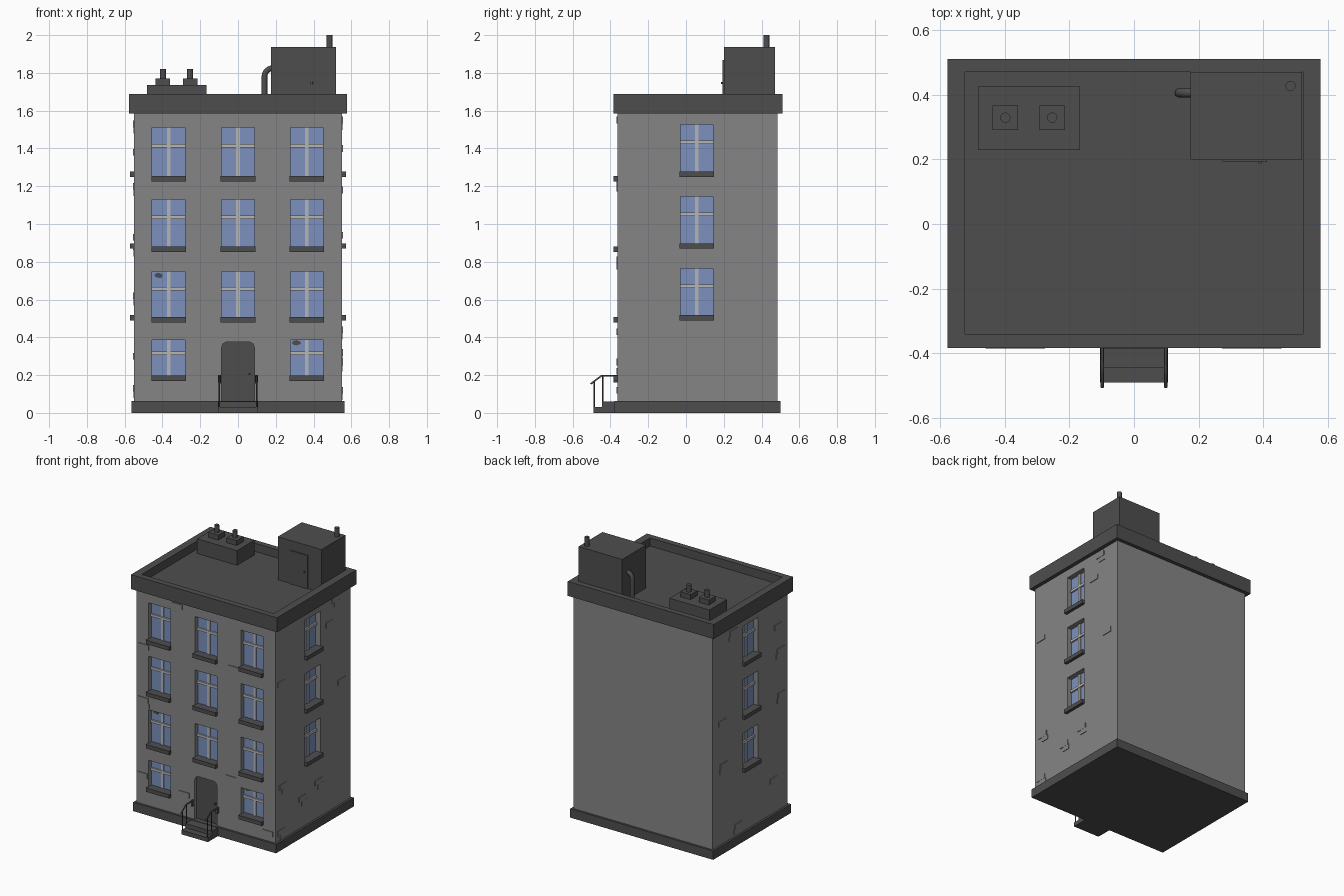
import bpy, bmesh, math, random
from mathutils import Vector

if "Cube" in bpy.data.objects:
    bpy.data.objects.remove(bpy.data.objects["Cube"])

random.seed(4)


def material(name, col):
    m = bpy.data.materials.new(name)
    m.diffuse_color = (*col, 1)
    m.use_nodes = True
    m.node_tree.nodes["Principled BSDF"].inputs["Base Color"].default_value = m.diffuse_color
    return m


WALL = material("wall grey", (0.235, 0.235, 0.235))
DARK = material("dark stone", (0.076, 0.076, 0.076))
GLASS = material("window blue", (0.20, 0.285, 0.51))
FRAME = material("frame light grey", (0.46, 0.46, 0.46))


def finish(name, bm, mat):
    bmesh.ops.recalc_face_normals(bm, faces=bm.faces)
    me = bpy.data.meshes.new(name)
    bm.to_mesh(me)
    bm.free()
    if mat:
        me.materials.append(mat)
    ob = bpy.data.objects.new(name, me)
    bpy.context.collection.objects.link(ob)
    return ob


def prism(name, pts, y0, y1, mat):
    """Extrude an (x, z) outline from y0 to y1."""
    bm = bmesh.new()
    f = bm.faces.new([bm.verts.new((x, y0, z)) for x, z in pts])
    r = bmesh.ops.extrude_face_region(bm, geom=[f])
    bmesh.ops.translate(bm, vec=(0, y1 - y0, 0),
                        verts=[v for v in r["geom"] if isinstance(v, bmesh.types.BMVert)])
    return finish(name, bm, mat)


def box(name, x0, x1, y0, y1, z0, z1, mat=DARK):
    return prism(name, [(x0, z0), (x1, z0), (x1, z1), (x0, z1)], y0, y1, mat)


def cylinder(name, x, y, z0, z1, r, mat=DARK, n=12):
    bm = bmesh.new()
    bmesh.ops.create_cone(bm, cap_ends=True, segments=n, radius1=r, radius2=r, depth=z1 - z0)
    bmesh.ops.translate(bm, vec=(x, y, (z0 + z1) / 2), verts=bm.verts)
    return finish(name, bm, mat)


def tube(name, pts, r, mat=DARK, res=2):
    cu = bpy.data.curves.new(name, "CURVE")
    cu.dimensions = "3D"
    cu.bevel_depth, cu.bevel_resolution, cu.use_fill_caps = r, res, True
    sp = cu.splines.new("POLY")
    sp.points.add(len(pts) - 1)
    for p, co in zip(sp.points, pts):
        p.co = (*co, 1)
    cu.materials.append(mat)
    ob = bpy.data.objects.new(name, cu)
    bpy.context.collection.objects.link(ob)


def cut(ob, cutters):
    """Subtract each cutter from the object and remove it."""
    bpy.context.view_layer.objects.active = ob
    for c in cutters:
        m = ob.modifiers.new("cut", "BOOLEAN")
        m.operation, m.object, m.solver = "DIFFERENCE", c, "EXACT"
        bpy.ops.object.modifier_apply(modifier=m.name)
        bpy.data.objects.remove(c)


XW, YF, YB = 0.55, -0.363, 0.485


def wall_box(name, side, u0, u1, d0, d1, z0, z1, mat=DARK):
    """Box on a wall: u runs along the wall, d is distance outwards from it."""
    if side == "front":
        return box(name, u0, u1, YF - d1, YF - d0, z0, z1, mat)
    if side == "right":
        return box(name, XW + d0, XW + d1, u0, u1, z0, z1, mat)
    return box(name, -XW - d1, -XW - d0, u0, u1, z0, z1, mat)


# main masses
body = box("body", -XW, XW, YF, YB, 0.02, 1.61, WALL)
box("plinth", -0.565, 0.565, -0.378, 0.50, 0, 0.063)
parapet = box("parapet", -0.577, 0.577, -0.384, 0.511, 1.585, 1.688)
cut(parapet, [box("roof_cutter", -0.522, 0.522, -0.341, 0.47, 1.63, 1.8, DARK)])

# windows: (side, centre, sill top, head)
windows = []
for u in (-0.367, 0, 0.364):
    windows += [("front", u, s, h) for s, h in ((1.253, 1.512), (0.88, 1.13), (0.507, 0.748))]
    if u:
        windows.append(("front", u, 0.197, 0.387))
for side in ("left", "right"):
    windows += [(side, 0.057, s, h) for s, h in ((1.277, 1.527), (0.897, 1.146), (0.518, 0.764))]

D, W = 0.04, 0.087
cutters = []
for side, u, s, h in windows:
    cutters.append(wall_box("window_cutter", side, u - W, u + W, -D, 0.05, s - 0.015, h, WALL))
    wall_box("glass", side, u - W, u + W, -D - 0.005, -D + 0.003, s - 0.015, h, GLASS)
    wall_box("mullion", side, u - 0.01, u + 0.01, -D, -D + 0.01, s - 0.01, h, FRAME)
    zt = h - 0.38 * (h - s)
    wall_box("transom", side, u - W, u + W, -D, -D + 0.014, zt - 0.009, zt + 0.009, FRAME)
    wall_box("sill", side, u - 0.092, u + 0.092, -D, 0.022, s - 0.028, s)

# front door with clipped top corners
door = [(-0.088, 0.04), (0.088, 0.04), (0.088, 0.345), (0.08, 0.365), (0.062, 0.375),
        (-0.062, 0.375), (-0.08, 0.365), (-0.088, 0.345)]
cutters.append(prism("door_cutter", door, YF - 0.05, YF + 0.03, WALL))
cut(body, cutters)
prism("front_door", door, YF + 0.022, YF + 0.035, DARK)
box("door_handle", 0.055, 0.067, YF + 0.012, YF + 0.025, 0.2, 0.212)

# dark broken patches in two windows
for x, z in ((-0.418, 0.727), (0.31, 0.37)):
    ring = [(x + random.uniform(0.7, 1.1) * 0.024 * math.cos(a * math.pi / 4),
             z + random.uniform(0.7, 1.1) * 0.016 * math.sin(a * math.pi / 4)) for a in range(8)]
    prism("broken_pane", ring, YF + D - 0.008, YF + D, DARK)

# entrance steps and railings
box("upper_step", -0.105, 0.105, -0.445, -0.37, 0, 0.06)
box("lower_step", -0.105, 0.105, -0.49, -0.37, 0, 0.03)
for x in (-0.098, 0.098):
    tube("handrail", [(x, YF, 0.197), (x, -0.447, 0.197), (x, -0.505, 0.153)], 0.005, res=1)
    tube("rail_post", [(x, -0.441, 0.05), (x, -0.441, 0.197)], 0.004, res=1)
    tube("rail_post", [(x, -0.485, 0.02), (x, -0.485, 0.167)], 0.004, res=1)
    box("rail_bracket", x - 0.007, x + 0.007, YF - 0.02, YF + 0.005, 0.16, 0.2)

# raised bricks scattered on the walls, in staggered pairs
bricks = {"front": [(-0.226, 1.55), (-0.49, 1.19), (0.22, 1.22), (-0.495, 0.81), (-0.50, 0.27),
                    (0.2, 0.43), (-0.17, 0.22), (0.49, 0.12)],
          "right": [(0.245, 1.4), (0.31, 1.55), (0.38, 0.94), (0.12, 0.32), (-0.28, 0.44),
                    (-0.06, 0.27), (-0.3, 1.18), (-0.3, 0.12)],
          "left": [(0.25, 1.53), (-0.25, 1.38), (-0.28, 1.2), (0.38, 0.93), (-0.29, 0.88),
                   (0.36, 0.62), (-0.2, 0.3), (0.2, 0.13)]}
for side, spots in bricks.items():
    for u, z in spots:
        wall_box("raised_brick", side, u - 0.04, u + 0.04, -0.005, 0.005, z - 0.018, z + 0.018, WALL)
        if random.random() < 0.5:
            wall_box("raised_brick", side, u - 0.01, u + 0.05, -0.005, 0.004, z - 0.052, z - 0.018, WALL)

# roof stair house with door and vent
box("stair_house", 0.175, 0.52, 0.2, 0.47, 1.62, 1.937)
box("stair_house_door", 0.273, 0.412, 0.194, 0.205, 1.63, 1.868)
cylinder("stair_house_door_knob", 0.39, 0.192, 1.74, 1.752, 0.006)
cylinder("vent_pipe", 0.484, 0.427, 1.92, 2.0, 0.016)
bend = [(0.185 - 0.045 * math.cos(a), 0.406, 1.78 + 0.045 * math.sin(a))
        for a in [i * math.pi / 12 for i in range(7)]]
tube("bent_pipe", [(0.14, 0.406, 1.62)] + bend + [(0.2, 0.406, 1.825)], 0.015)

# chimney block with two pots
box("chimney_base", -0.483, -0.167, 0.229, 0.426, 1.62, 1.735)
for x in (-0.398, -0.253):
    box("chimney_cap", x - 0.039, x + 0.039, 0.29, 0.367, 1.73, 1.77)
    cylinder("chimney_pot", x, 0.329, 1.76, 1.82, 0.016)
